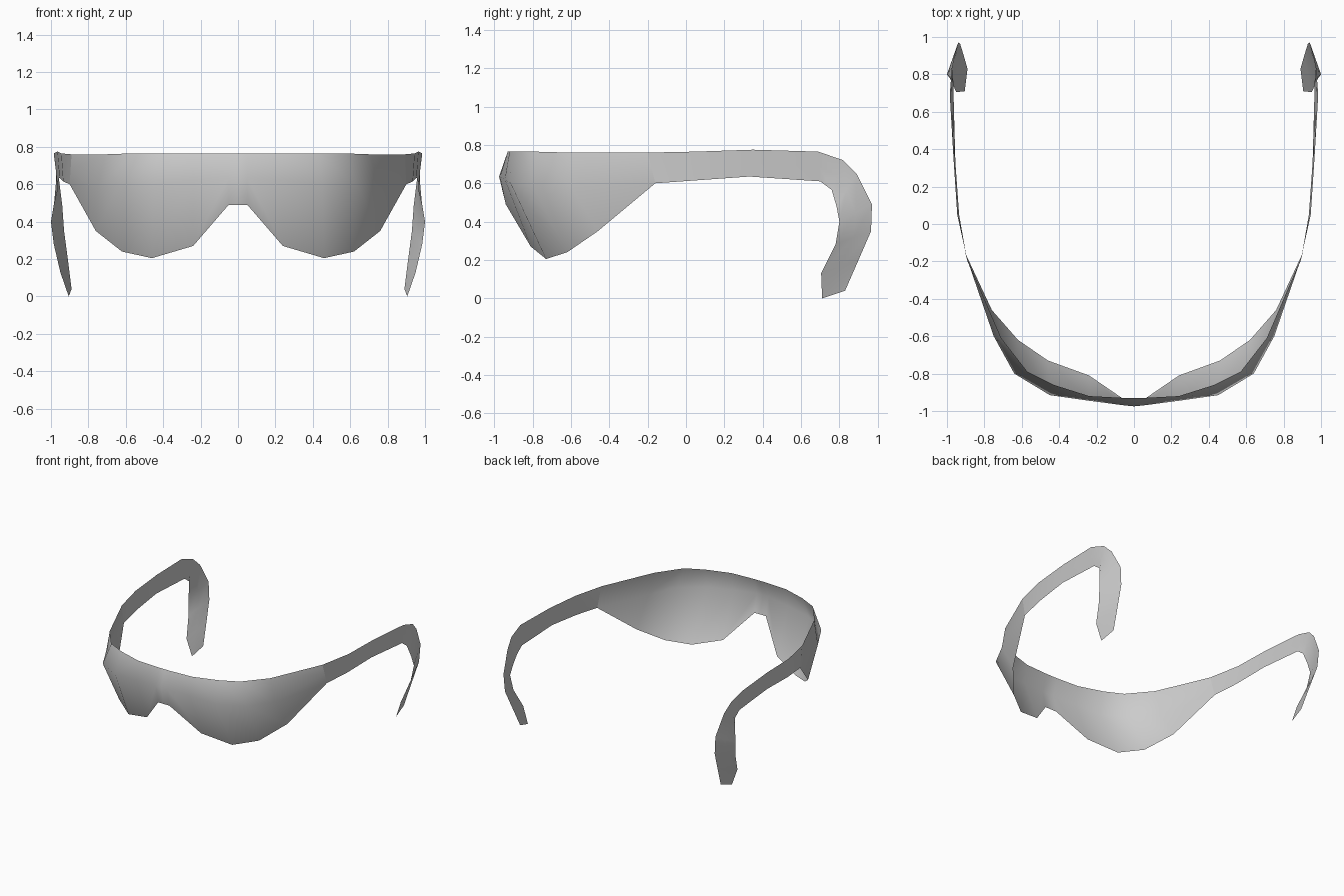
import bpy
import bmesh
from mathutils import Vector

cube = bpy.data.objects.get("Cube")
if cube:
    bpy.data.objects.remove(cube, do_unlink=True)

# One plain grey for the whole pair of glasses
grey = bpy.data.materials.new("plain grey")
grey.use_nodes = True
colour = (0.6, 0.6, 0.6, 1.0)
grey.diffuse_color = colour
grey.node_tree.nodes["Principled BSDF"].inputs["Base Color"].default_value = colour


def midpoint(upper, lower):
    """Point halfway across a flat section."""
    return (Vector(upper) + Vector(lower)) / 2


def build_sheet(name, sections):
    """Skin a thin sheet through the cross sections and mirror it left to right."""
    bm = bmesh.new()
    columns = [[bm.verts.new(point) for point in section] for section in sections]
    for near, far in zip(columns, columns[1:]):
        for row in range(len(near) - 1):
            bm.faces.new((near[row], near[row + 1], far[row + 1], far[row]))
    mesh = bpy.data.meshes.new(name)
    bm.to_mesh(mesh)
    bm.free()
    mesh.materials.append(grey)
    sheet = bpy.data.objects.new(name, mesh)
    bpy.context.collection.objects.link(sheet)

    bpy.ops.object.select_all(action="DESELECT")
    sheet.select_set(True)
    bpy.context.view_layer.objects.active = sheet
    bpy.ops.object.shade_smooth_by_angle(angle=0.8)

    mirror = sheet.modifiers.new("left and right", "MIRROR")
    mirror.use_axis[0] = True
    mirror.use_clip = True
    mirror.merge_threshold = 0.001
    return sheet


# Section shared by the lens and the temple at the hinge
hinge_top, hinge_bottom = (.89, -.2, .76), (.9, -.16, .6)
hinge = (hinge_top, midpoint(hinge_top, hinge_bottom), hinge_bottom)

# Wraparound lens: top edge, bulging middle, scalloped bottom edge
lens_sections = [
    ((0, -.93, .765), (0, -.975, .635), (0, -.94, .49)),
    ((.05, -.93, .765), (.05, -.97, .635), (.05, -.94, .49)),
    ((.24, -.92, .765), (.24, -.945, .62), (.24, -.81, .27)),
    ((.43, -.86, .765), (.45, -.915, .6), (.46, -.73, .205)),
    ((.57, -.79, .765), (.64, -.8, .59), (.62, -.62, .24)),
    ((.71, -.61, .76), (.75, -.6, .58), (.76, -.46, .35)),
    hinge,
]
build_sheet("lens_shield", lens_sections)

# Temple arm and ear hook: outer edge, inner edge
temple_edges = [
    ((.945, .05, .765), (.935, .05, .615)),
    ((.965, .35, .775), (.955, .33, .635)),
    ((.985, .69, .765), (.965, .7, .61)),
    ((.975, .82, .72), (.965, .76, .565)),
    ((.96, .89, .65), (.985, .785, .48)),
    ((.94, .97, .49), (1, .8, .4)),
    ((.93, .965, .35), (.985, .78, .28)),
    ((.91, .9, .2), (.95, .705, .13)),
    ((.89, .83, .04), (.905, .71, 0)),
]
temple_sections = [hinge] + [(a, midpoint(a, b), b) for a, b in temple_edges]
build_sheet("temple_arms", temple_sections)
